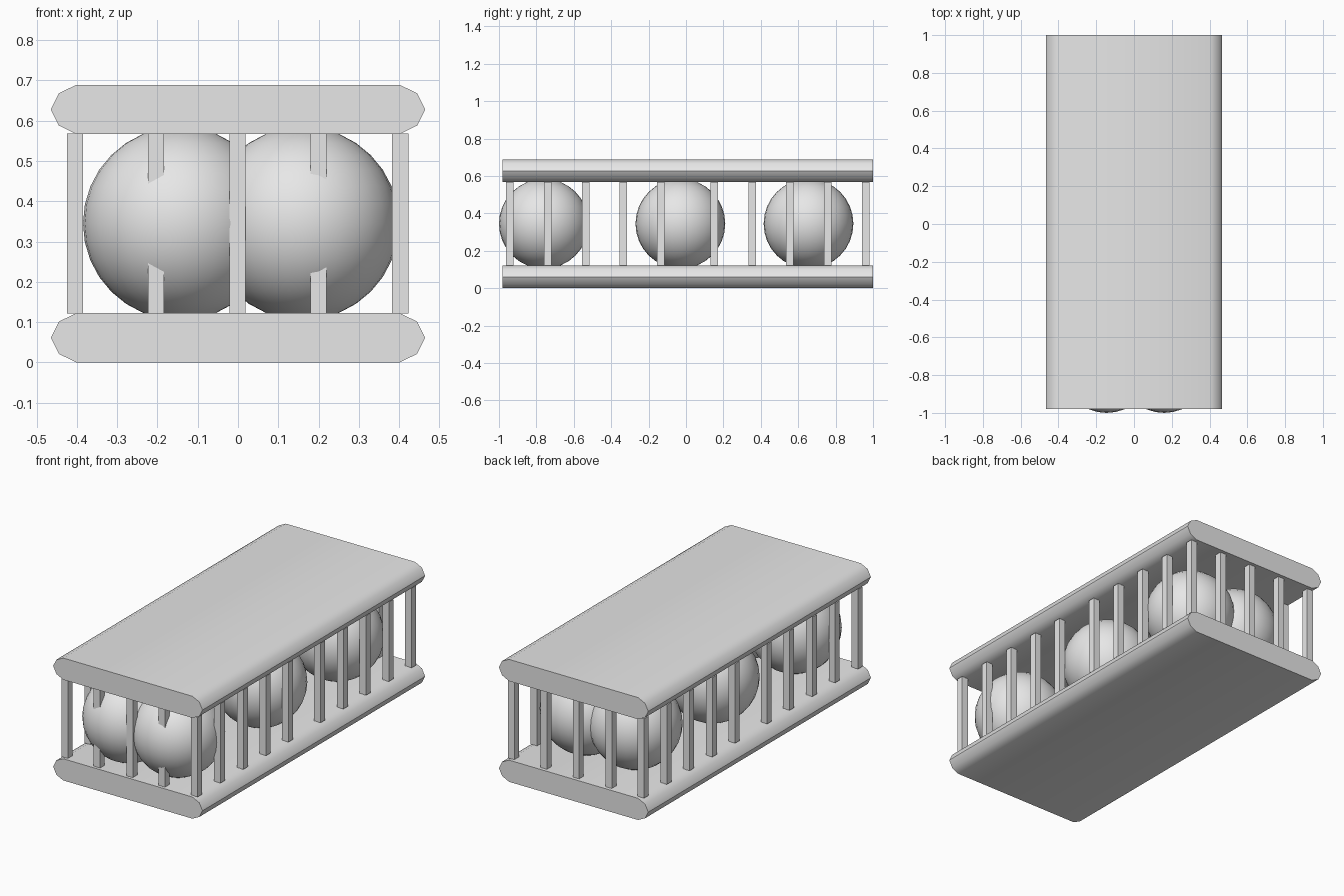
import bpy, bmesh, math

if "Cube" in bpy.data.objects:
    bpy.data.objects.remove(bpy.data.objects["Cube"])

grey = bpy.data.materials.new("light grey")
grey.diffuse_color = (0.8, 0.8, 0.8, 1)
grey.use_nodes = True
grey.node_tree.nodes["Principled BSDF"].inputs["Base Color"].default_value = grey.diffuse_color


def finish(name, bm, smooth_angle=None):
    bmesh.ops.recalc_face_normals(bm, faces=bm.faces)
    mesh = bpy.data.meshes.new(name)
    bm.to_mesh(mesh)
    bm.free()
    mesh.materials.append(grey)
    ob = bpy.data.objects.new(name, mesh)
    bpy.context.collection.objects.link(ob)
    if smooth_angle:
        bpy.ops.object.select_all(action='DESELECT')
        ob.select_set(True)
        bpy.context.view_layer.objects.active = ob
        bpy.ops.object.shade_smooth_by_angle(angle=math.radians(smooth_angle))
    return ob


# Slabs: rounded-edge profile run along y
def slab(name, z0):
    right = [(0.402, 0), (0.445, 0.021), (0.465, 0.061), (0.445, 0.101), (0.402, 0.122)]
    outline = right + [(-x, z) for x, z in reversed(right)]
    bm = bmesh.new()
    face = bm.faces.new([bm.verts.new((x, -0.98, z0 + z)) for x, z in outline])
    ext = bmesh.ops.extrude_face_region(bm, geom=[face], use_keep_orig=True)
    moved = [g for g in ext["geom"] if isinstance(g, bmesh.types.BMVert)]
    bmesh.ops.translate(bm, verts=moved, vec=(0, 1.98, 0))
    finish(name, bm, 45)


slab("bottom_slab", 0)
slab("top_slab", 0.567)


# Square bars standing between the slabs
def bar(name, x, y):
    bm = bmesh.new()
    bmesh.ops.create_cube(bm, size=1)
    bmesh.ops.scale(bm, verts=bm.verts, vec=(0.04, 0.04, 0.447))
    bmesh.ops.translate(bm, verts=bm.verts, vec=(x, y, 0.3445))
    finish(name, bm)


side_ys = [-0.943, -0.74, -0.537, -0.335, -0.135, 0.15, 0.353, 0.555, 0.757, 0.96]
for y in side_ys:
    bar("left_bar", -0.405, y)
    bar("right_bar", 0.403, y)
for x in (-0.204, -0.001, 0.2):
    bar("front_bar", x, side_ys[0])
    bar("back_bar", x, side_ys[-1])

# Two columns of three balls, overlapping each other and the slabs
for x in (-0.145, 0.16):
    for y in (-0.76, -0.03, 0.655):
        bm = bmesh.new()
        bmesh.ops.create_uvsphere(bm, u_segments=32, v_segments=16, radius=0.24)
        bmesh.ops.translate(bm, verts=bm.verts, vec=(x, y, 0.345))
        finish("ball", bm, 60)
